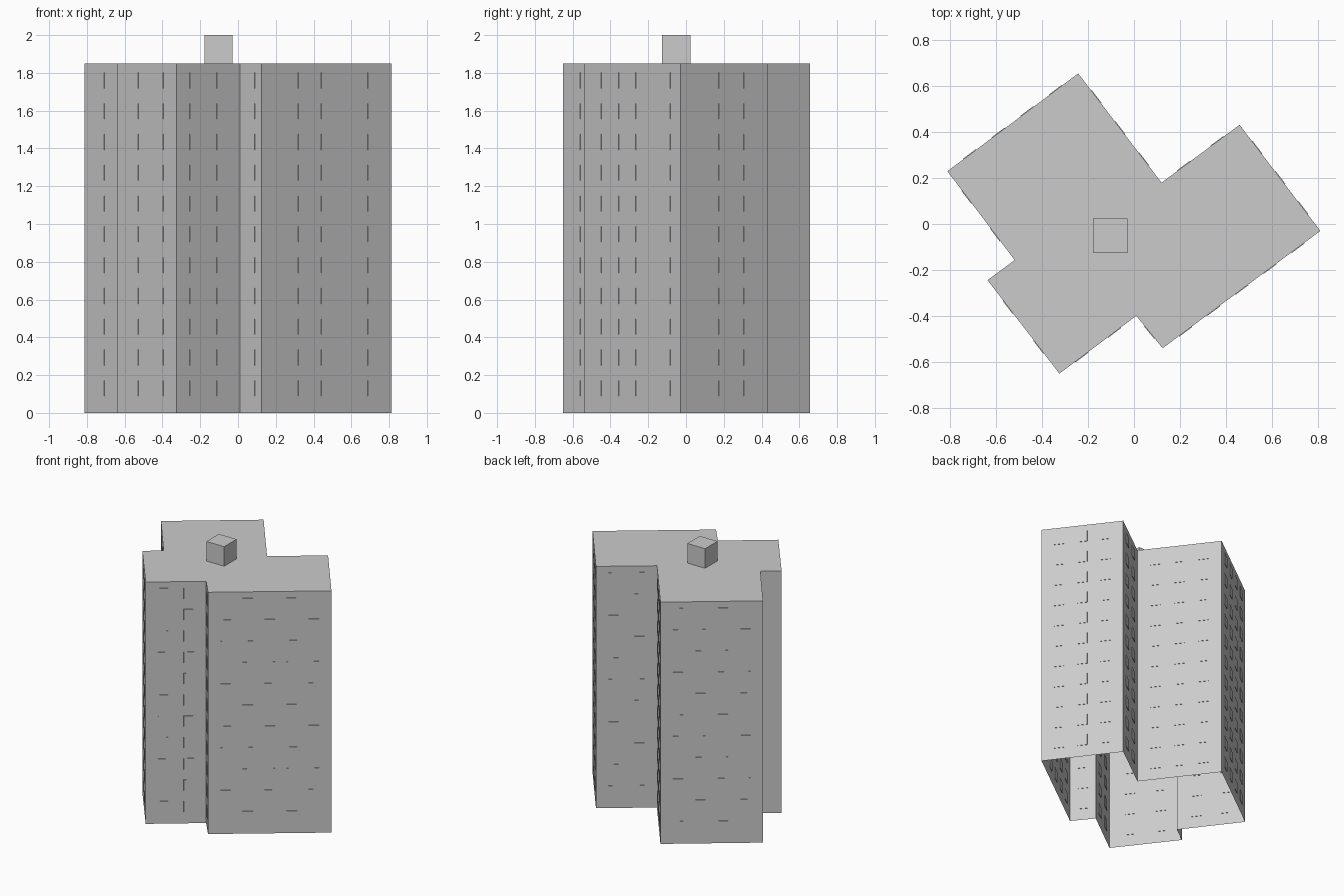
import bpy, bmesh
from mathutils import Vector, Matrix

if "Cube" in bpy.data.objects:
    bpy.data.objects.remove(bpy.data.objects["Cube"])

HEIGHT = 1.85
FLOORS = 11
WIN_W, WIN_H, WIN_D = 0.07, 0.083, 0.006

# Footprint corners (counter-clockwise) and window columns on the wall that starts there
plan = [
    (-0.325, -0.652, 2), (0.01, -0.40, 1), (0.125, -0.541, 5), (0.812, -0.03, 3),
    (0.46, 0.432, 2), (0.12, 0.18, 3), (-0.243, 0.656, 4), (-0.813, 0.23, 2),
    (-0.52, -0.157, 0), (-0.638, -0.245, 2),
]


def finish(bm, name):
    mesh = bpy.data.meshes.new(name)
    bm.to_mesh(mesh)
    bm.free()
    obj = bpy.data.objects.new(name, mesh)
    bpy.context.collection.objects.link(obj)
    return obj


# Tower shell: walls and roof, open underneath
bm = bmesh.new()
low = [bm.verts.new((x, y, 0)) for x, y, _ in plan]
high = [bm.verts.new((x, y, HEIGHT)) for x, y, _ in plan]
n = len(plan)
for i in range(n):
    j = (i + 1) % n
    bm.faces.new((low[i], low[j], high[j], high[i]))
bm.faces.new(high)
finish(bm, "tower_shell")

# Windows: thin panels set through the walls, in equal rows
bm = bmesh.new()
for i, (x, y, cols) in enumerate(plan):
    a = Vector((x, y, 0))
    b = Vector((*plan[(i + 1) % n][:2], 0))
    along = (b - a).normalized()
    out = along.cross(Vector((0, 0, 1)))
    rot = Matrix((along, out, Vector((0, 0, 1)))).transposed().to_4x4()
    size = Matrix.Diagonal((WIN_W, WIN_D, WIN_H, 1))
    t0 = 0.86 / (cols + 1)
    for c in range(cols):
        t = 0.5 if cols == 1 else t0 + (1 - 2 * t0) * c / (cols - 1)
        for f in range(FLOORS):
            p = a.lerp(b, t) + Vector((0, 0, 0.13 + 0.163 * f))
            bmesh.ops.create_cube(bm, size=1, matrix=Matrix.Translation(p) @ rot @ size)
bmesh.ops.recalc_face_normals(bm, faces=bm.faces)
finish(bm, "windows")

# Rooftop machine room
bm = bmesh.new()
bmesh.ops.create_cube(bm, size=0.15, matrix=Matrix.Translation((-0.103, -0.052, HEIGHT + 0.075)))
finish(bm, "roof_machine_room")
